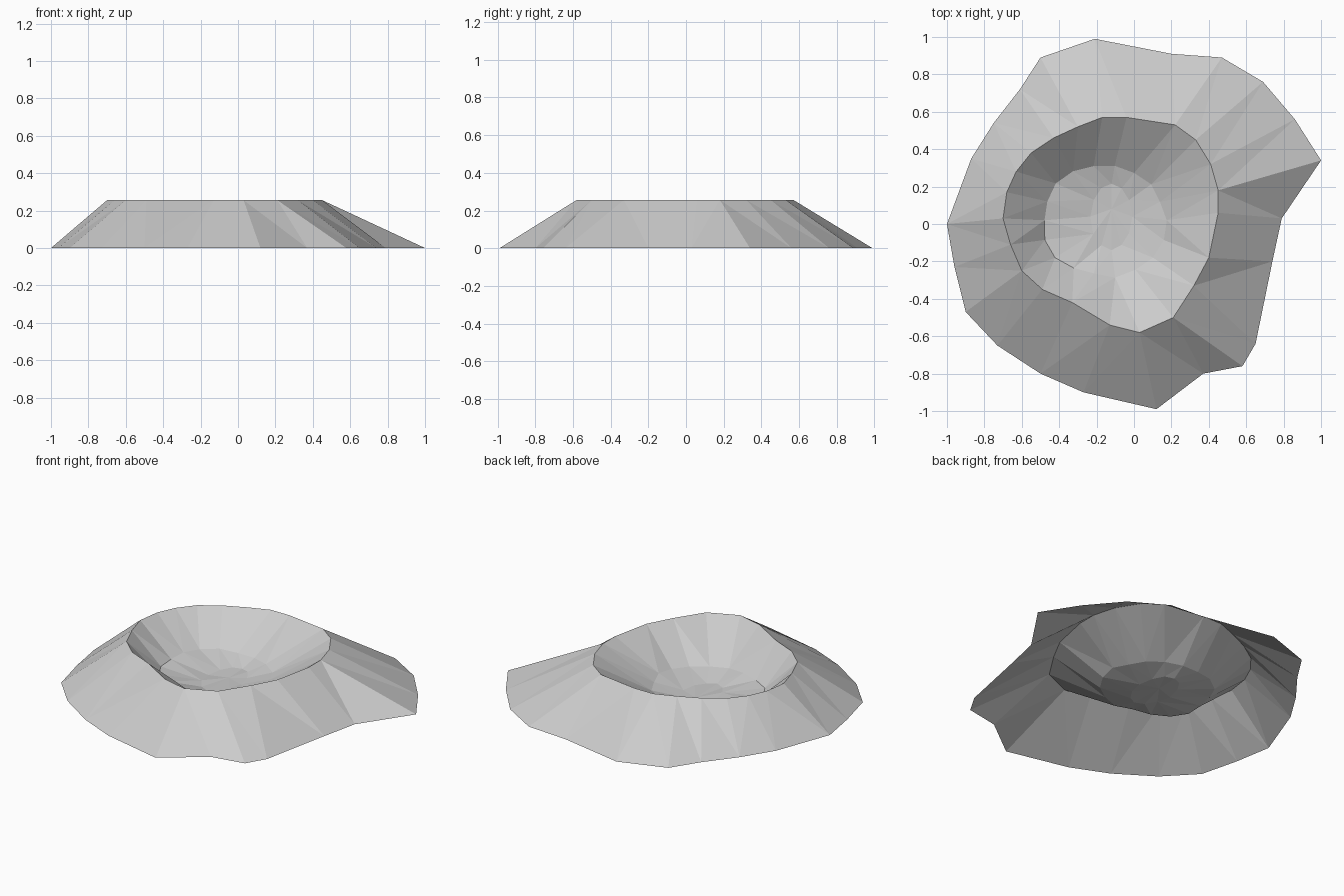
import bpy
import bmesh
from math import cos, sin, pi, hypot, atan2
import random

random.seed(4)
if "Cube" in bpy.data.objects:
    bpy.data.objects.remove(bpy.data.objects["Cube"], do_unlink=True)

# One stone grey for the whole crater
stone = bpy.data.materials.new("stone_grey")
stone.use_nodes = True
grey = (0.6, 0.6, 0.6, 1)
stone.diffuse_color = grey
stone.node_tree.nodes["Principled BSDF"].inputs["Base Color"].default_value = grey

# Outlines, clockwise from the right-hand side (-x)
foot = [(-1, 0), (-.87, .35), (-.75, .54), (-.61, .72), (-.5, .89), (-.21, .99),
        (.2, .91), (.47, .89), (.69, .76), (.86, .56), (1, .34), (.79, .03),
        (.74, -.2), (.65, -.64), (.58, -.76), (.37, -.8), (.12, -.99),
        (-.27, -.9), (-.5, -.8), (-.73, -.65), (-.9, -.47), (-.96, -.23)]
rim = [(-.7, .03), (-.68, .17), (-.63, .28), (-.55, .38), (-.43, .46), (-.3, .52),
       (-.17, .57), (-.04, .57), (.22, .53), (.33, .45), (.41, .32), (.45, .18),
       (.45, .06), (.4, -.18), (.32, -.33), (.21, -.5), (.03, -.58),
       (-.13, -.54), (-.33, -.42), (-.49, -.35), (-.6, -.25), (-.66, -.11)]
RIM_HEIGHT = 0.256


def ellipse(cx, cy, rx, ry, count, wobble):
    """Slightly uneven oval outline running the same way as the others."""
    points = []
    for i in range(count):
        angle = pi - 2 * pi * i / count
        scale = 1 + random.uniform(-wobble, wobble)
        points.append((cx + rx * scale * cos(angle), cy + ry * scale * sin(angle)))
    return points


def add_ring(bm, points, height, wobble=0):
    return [bm.verts.new((x, y, height + random.uniform(-wobble, wobble)))
            for x, y in points]


def stitch(bm, outer, inner):
    """Join two closed rings with triangles, always taking the shorter diagonal."""
    i = j = 0
    while i < len(outer) or j < len(inner):
        a, b = outer[i % len(outer)], inner[j % len(inner)]
        next_a = outer[(i + 1) % len(outer)]
        next_b = inner[(j + 1) % len(inner)]
        step_outer = (next_a.co - b.co).length <= (next_b.co - a.co).length
        if j == len(inner) or (i < len(outer) and step_outer):
            bm.faces.new((a, next_a, b))
            i += 1
        else:
            bm.faces.new((a, next_b, b))
            j += 1


def finish(bm, name):
    mesh = bpy.data.meshes.new(name)
    bm.normal_update()
    # Every surface of the open shell faces the sky
    bmesh.ops.reverse_faces(bm, faces=[f for f in bm.faces if f.normal.z < 0])
    bm.to_mesh(mesh)
    bm.free()
    mesh.materials.append(stone)
    obj = bpy.data.objects.new(name, mesh)
    bpy.context.collection.objects.link(obj)
    return obj


# Outer slope, open underneath
bm = bmesh.new()
stitch(bm, add_ring(bm, foot, 0), add_ring(bm, rim, RIM_HEIGHT))
finish(bm, "outer_slope")

# Bowl: steep wall, shallow floor and a small sunken middle
bm = bmesh.new()
edge = add_ring(bm, rim, RIM_HEIGHT)
ledge = add_ring(bm, ellipse(-.16, .02, .33, .3, 18, .04), .075, .008)
pit = add_ring(bm, ellipse(-.12, .04, .11, .18, 12, .03), .035, .004)
stitch(bm, edge, ledge)
stitch(bm, ledge, pit)
centre = bm.verts.new((-.12, .08, .03))
for a, b in zip(pit, pit[1:] + pit[:1]):
    bm.faces.new((a, b, centre))
finish(bm, "crater_bowl")
